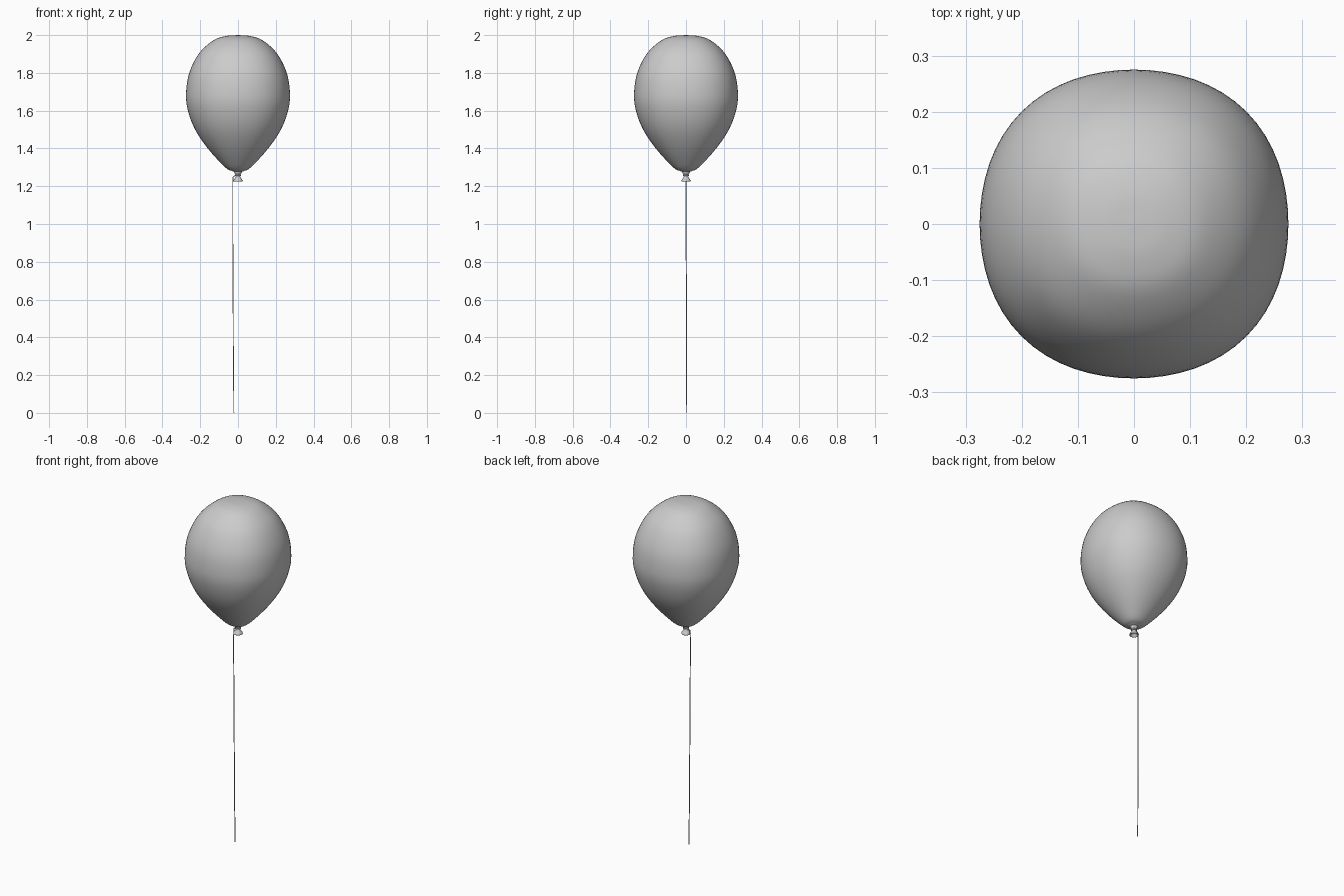
import bpy, bmesh, math
from mathutils import Vector

cube = bpy.data.objects.get("Cube")
if cube:
    bpy.data.objects.remove(cube)

grey = bpy.data.materials.new("plain grey")
grey.use_nodes = True
COLOUR = (0.6, 0.6, 0.6, 1)
grey.diffuse_color = COLOUR
grey.node_tree.nodes["Principled BSDF"].inputs["Base Color"].default_value = COLOUR


def smooth_path(points, steps):
    """Pass a smooth curve through the points."""
    pts = [Vector(p) for p in points]
    pts = [2 * pts[0] - pts[1]] + pts + [2 * pts[-1] - pts[-2]]
    path = []
    for a, b, c, d in zip(pts, pts[1:], pts[2:], pts[3:]):
        for i in range(steps):
            t = i / steps
            path.append(0.5 * (2 * b + (c - a) * t + (2 * a - 5 * b + 4 * c - d) * t**2
                               + (3 * b - a - 3 * c + d) * t**3))
    return path + [pts[-2]]


def lathe(name, profile, sides, squareness=0.0):
    """Turn a (radius, height) profile, widening the diagonals by squareness."""
    bm = bmesh.new()
    rings = []
    for r, z in profile:
        ring = []
        for i in range(sides):
            a = math.tau * i / sides
            k = max(r, 0) * (1 + squareness * (1 - math.cos(4 * a)) / 2)
            ring.append(bm.verts.new((k * math.cos(a), k * math.sin(a), z)))
        rings.append(ring)
    for low, high in zip(rings, rings[1:]):
        for i in range(sides):
            j = (i + 1) % sides
            bm.faces.new((low[i], low[j], high[j], high[i]))
    bmesh.ops.remove_doubles(bm, verts=bm.verts, dist=1e-5)
    bmesh.ops.recalc_face_normals(bm, faces=bm.faces)
    mesh = bpy.data.meshes.new(name)
    bm.to_mesh(mesh)
    bm.free()
    mesh.materials.append(grey)
    for p in mesh.polygons:
        p.use_smooth = True
    obj = bpy.data.objects.new(name, mesh)
    bpy.context.collection.objects.link(obj)
    return obj


def cord(name, points, radius, cyclic=False):
    """Thin round cord along a path."""
    curve = bpy.data.curves.new(name, "CURVE")
    curve.dimensions = "3D"
    curve.bevel_depth = radius
    curve.bevel_resolution = 1
    curve.use_fill_caps = True
    line = curve.splines.new("POLY")
    line.points.add(len(points) - 1)
    for p, co in zip(line.points, points):
        p.co = (*co, 1)
    line.use_cyclic_u = cyclic
    curve.materials.append(grey)
    obj = bpy.data.objects.new(name, curve)
    bpy.context.collection.objects.link(obj)
    return obj


# Inflated body, slightly squared in plan
body = [(0, 1.272), (0.03, 1.28), (0.07, 1.302), (0.16, 1.4), (0.227, 1.5),
        (0.265, 1.6), (0.275, 1.69), (0.258, 1.8), (0.205, 1.905),
        (0.13, 1.972), (0.065, 1.995), (0, 2.0)]
lathe("balloon_body", smooth_path(body, 5), 64, 0.03)

# Pinched neck flaring into an open lip
neck = [(0.022, 1.28), (0.018, 1.268), (0.011, 1.257), (0.015, 1.245),
        (0.024, 1.232), (0.025, 1.226), (0.021, 1.225), (0.012, 1.238), (0, 1.245)]
lathe("balloon_knot", smooth_path(neck, 3), 24)

# String wrapped round the neck, then hanging down one side
loop = [(0.014 * math.cos(a), 0.014 * math.sin(a), 1.257)
        for a in (math.tau * i / 16 for i in range(16))]
cord("string_loop", loop, 0.003, True)
hang = [(-0.013, 0, 1.257), (-0.023, 0, 1.25), (-0.027, 0, 1.235), (-0.028, 0, 1.1),
        (-0.026, 0.002, 0.6), (-0.024, 0.003, 0.25), (-0.022, 0.004, 0)]
cord("hanging_string", smooth_path(hang, 4), 0.0025)
